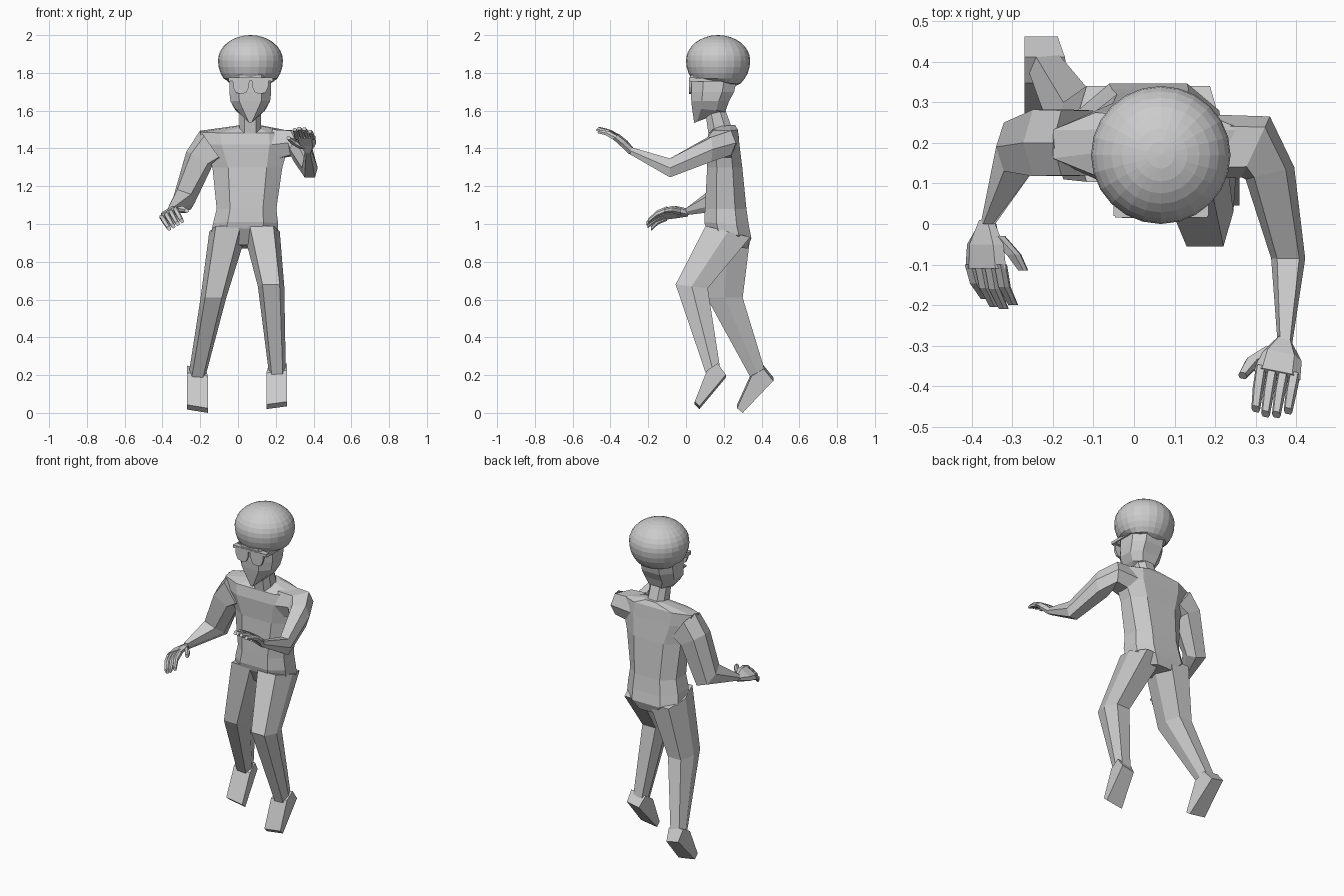
import bpy, bmesh
from mathutils import Vector as V

HEX = [(1, 0), (.65, 1), (-.65, 1), (-1, 0), (-.65, -1), (.65, -1)]
OCT = [(1, .45), (.55, 1), (-.55, 1), (-1, .45), (-1, -.45), (-.55, -1), (.55, -1), (1, -.45)]
BOX = [(1, 1), (-1, 1), (-1, -1), (1, -1)]


def finish(name, bm):
    bmesh.ops.recalc_face_normals(bm, faces=bm.faces)
    me = bpy.data.meshes.new(name)
    bm.to_mesh(me)
    bm.free()
    ob = bpy.data.objects.new(name, me)
    bpy.context.collection.objects.link(ob)
    return ob


def loft(bm, sections, poly):
    """Skin through cross-sections given as (centre, half-axis u, half-axis v)."""
    rings = []
    for c, u, v in sections:
        c, u, v = V(c), V(u), V(v)
        rings.append([bm.verts.new(c + u * a + v * b) for a, b in poly])
    n = len(poly)
    for r, s in zip(rings, rings[1:]):
        for i in range(n):
            bm.faces.new((r[i], r[(i + 1) % n], s[(i + 1) % n], s[i]))
    bm.faces.new(rings[0])
    bm.faces.new(rings[-1])


def part(name, sections, poly=HEX):
    bm = bmesh.new()
    loft(bm, sections, poly)
    return finish(name, bm)


def body(name, rows, poly=OCT):
    """Upright loft from rows of (x, y, z, half width, half depth, tilt)."""
    return part(name, [((x, y, z), (w, 0, 0), (0, d, t)) for x, y, z, w, d, t in rows], poly)


def prism(name, pts, place):
    """Prism from a 2D profile; place(a, b, side) gives the 3D point."""
    bm = bmesh.new()
    ends = [[bm.verts.new(place(a, b, s)) for a, b in pts] for s in (0, 1)]
    n = len(pts)
    for i in range(n):
        bm.faces.new((ends[0][i], ends[0][(i + 1) % n], ends[1][(i + 1) % n], ends[1][i]))
    for e in ends:
        bm.faces.new(e)
    return finish(name, bm)


# torso, neck and head
body("torso", [(.04, .24, .88, .10, .085, -.01), (.035, .226, .95, .175, .12, -.025),
               (.04, .215, 1.0, .172, .118, -.01), (.045, .21, 1.08, .158, .11, 0),
               (.05, .205, 1.30, .185, .093, 0), (.04, .195, 1.42, .23, .088, 0),
               (.035, .197, 1.49, .235, .078, .008), (.065, .21, 1.52, .06, .05, .005)])
body("neck", [(.065, .185, 1.48, .057, .065, .01), (.065, .145, 1.64, .055, .05, 0)])
body("head", [(.065, .068, 1.545, .012, .025, .01), (.065, .12, 1.605, .078, .088, -.01),
              (.065, .128, 1.65, .105, .1, 0), (.065, .14, 1.7, .111, .115, 0),
              (.065, .15, 1.79, .11, .125, 0)])

# big round hair, flattened underneath and lower at the back
bm = bmesh.new()
bmesh.ops.create_uvsphere(bm, u_segments=24, v_segments=16, radius=1)
for v in bm.verts:
    x, y, z = v.co
    z *= .135 if z > 0 else .17
    z = max(z, -.105 - .05 * max(0, y))
    v.co = (.066 + x * .172, .17 + y * .17, 1.865 + z)
finish("hair", bm)

# glasses: two lenses, brow bar and temples
lens = [(-.045, .04), (.045, .04), (.042, -.005), (.028, -.034), (0, -.042), (-.028, -.034), (-.042, -.005)]
for side in (-1, 1):
    prism("lens", lens, lambda a, b, s: (.067 + side * .051 + a, .015 + s * .014, 1.73 + b))
    body("temple", [(.067 + side * .112, .12, 1.755, .005, .1, 0),
                    (.067 + side * .112, .12, 1.772, .005, .1, 0)], BOX)
body("brow_bar", [(.067, .032, 1.758, .114, .016, 0), (.067, .032, 1.775, .114, .016, 0)], BOX)

# legs
body("front_leg", [(.125, .222, .96, .096, .118, -.03), (.175, .03, .67, .07, .085, -.01),
                   (.208, .145, .215, .045, .036, .018)], HEX)
body("back_leg", [(-.052, .222, .96, .1, .118, -.03), (-.13, .205, .61, .068, .095, 0),
                  (-.215, .38, .205, .046, .038, .018)], HEX)

# pointed feet, narrower towards the heel on the inner side
foot = [(-.035, .195), (.03, .232), (.08, .17), (-.082, 0), (-.112, .025)]


def width(a):
    return .11 - .35 * max(0, a)


prism("front_foot", foot, lambda a, b, s: (.26 - s * width(a), .142 + a * .86, .035 + b * .98 - s * .015))
prism("back_foot", foot, lambda a, b, s: (-.27 + s * width(a), .382 + a, b + .018 * (1 - s)))

# arms
part("lowered_arm", [((-.14, .2, 1.41), (.06, 0, -.085), (0, .08, 0)),
                     ((-.205, .2, 1.345), (.068, 0, -.04), (0, .082, 0)),
                     ((-.285, .19, 1.13), (.055, 0, -.02), (0, .06, -.04)),
                     ((-.36, .0, 1.065), (.018, 0, 0), (0, 0, -.018))])
part("raised_arm", [((.18, .19, 1.42), (0, .08, 0), (0, 0, .08)),
                    ((.30, .19, 1.43), (.035, .075, 0), (0, 0, .065)),
                    ((.335, .125, 1.395), (.06, .015, 0), (0, 0, .065)),
                    ((.38, -.085, 1.297), (.042, 0, 0), (0, 0, .05)),
                    ((.372, -.295, 1.388), (.018, 0, 0), (0, 0, .02))])


def hand(name, wrist, fwd, side, curl, bend):
    """Palm, four curled fingers and a thumb along the given axes."""
    wrist, fwd, side, curl = V(wrist), V(fwd).normalized(), V(side).normalized(), V(curl).normalized()
    bm = bmesh.new()

    def tube(rows):
        loft(bm, [(wrist + fwd * a + side * s + curl * t * bend, side * w, curl * h)
                  for a, s, t, w, h in rows], HEX)

    tube([(-.01, 0, 0, .018, .018), (.05, 0, -.005, .052, .018), (.11, 0, 0, .058, .016)])
    for i, length in enumerate((.085, .105, .11, .1)):
        s = -.042 + .028 * i
        tube([(.10, s, 0, .0138, .015), (.10 + length * .55, s * .97, .02, .0135, .014),
              (.10 + length, s * .94, .058, .011, .011)])
    tube([(.03, .025, .005, .022, .016), (.075, .068, .015, .018, .015), (.115, .086, .03, .011, .011)])
    finish(name, bm)


hand("lowered_hand", (-.362, .0, 1.06), (-.03, -1, -.04), (.85, 0, .5), (.55, 0, -.85), 1.15)
hand("raised_hand", (.37, -.295, 1.39), (-.16, -.73, .7), (-1, .2, 0), (0, -.69, -.72), .65)
